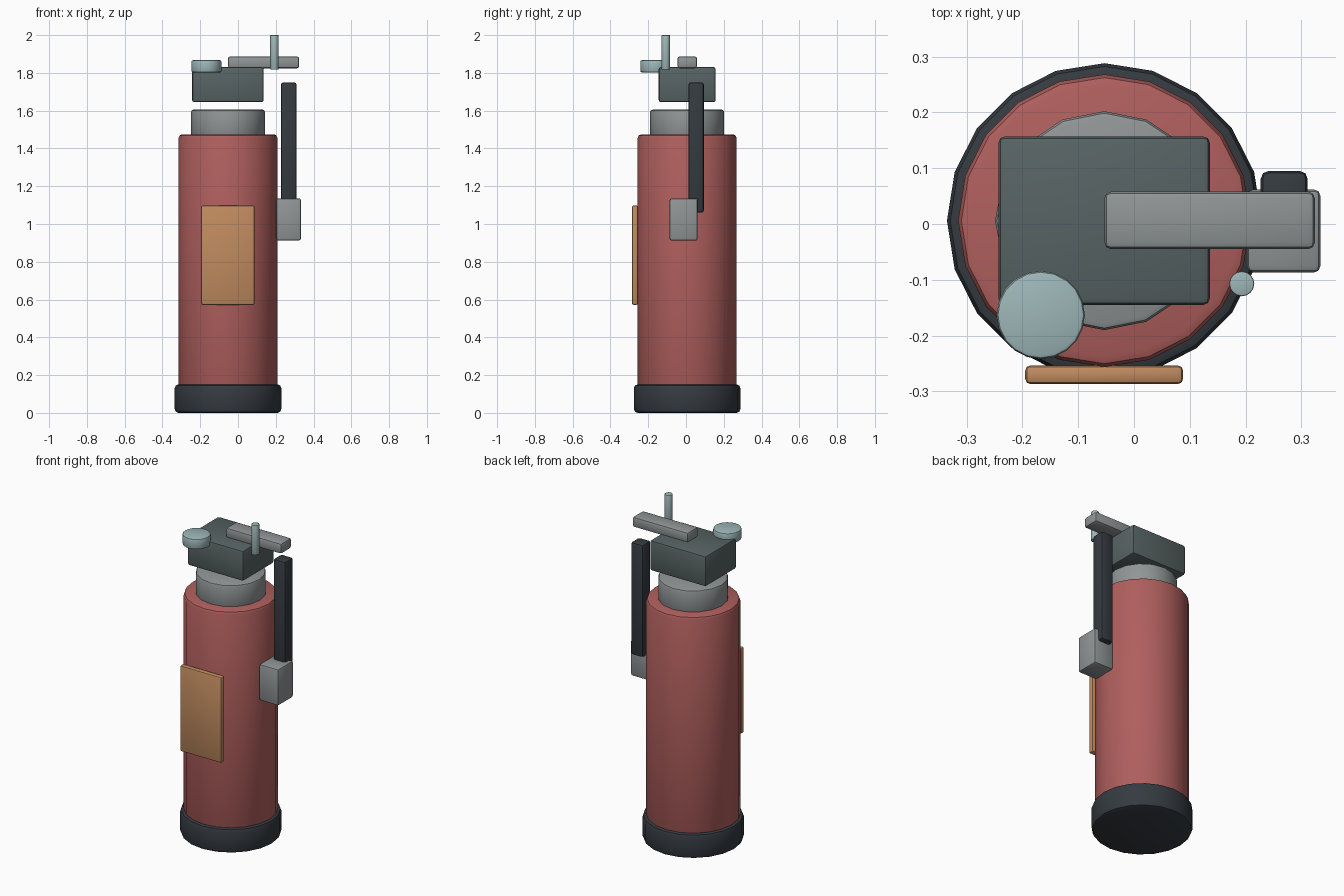
import bpy, math

if "Cube" in bpy.data.objects:
    bpy.data.objects.remove(bpy.data.objects["Cube"])

def material(name, rgb):
    m = bpy.data.materials.new(name)
    m.diffuse_color = (*rgb, 1)
    m.use_nodes = True
    m.node_tree.nodes["Principled BSDF"].inputs["Base Color"].default_value = m.diffuse_color
    return m

RED = material("faded red", (0.43, 0.115, 0.11))
BLACK = material("dark slate", (0.035, 0.043, 0.052))
GREY = material("light grey", (0.28, 0.30, 0.305))
STEEL = material("dark grey", (0.095, 0.125, 0.125))
TAN = material("tan", (0.53, 0.26, 0.115))
PALE = material("pale blue", (0.34, 0.47, 0.48))

def finish(name, mat, bevel):
    ob = bpy.context.object
    ob.name = name
    ob.data.materials.append(mat)
    mod = ob.modifiers.new("soft edges", 'BEVEL')
    mod.width = bevel
    mod.segments = 2
    mod.limit_method = 'ANGLE'
    mod.angle_limit = math.radians(40)
    bpy.ops.object.modifier_apply(modifier=mod.name)
    bpy.ops.object.shade_smooth_by_angle(angle=math.radians(35))
    return ob

def box(name, mat, x, y, z, bevel=0.012):
    """Bevelled box from (min, max) ranges."""
    bpy.ops.mesh.primitive_cube_add(size=1, location=[(a + b) / 2 for a, b in (x, y, z)])
    bpy.context.object.scale = [b - a for a, b in (x, y, z)]
    bpy.ops.object.transform_apply(location=False, rotation=False, scale=True)
    return finish(name, mat, bevel)

def cylinder(name, mat, x, y, r, z, sides, bevel):
    bpy.ops.mesh.primitive_cylinder_add(vertices=sides, radius=r, depth=z[1] - z[0],
                                        location=(x, y, (z[0] + z[1]) / 2))
    return finish(name, mat, bevel)

CX, CY = -0.053, 0.006

# Tank, foot ring and neck
cylinder("foot_ring", BLACK, CX, CY, 0.282, (0, 0.151), 20, 0.02)
cylinder("tank", RED, CX, CY, 0.262, (0.13, 1.475), 20, 0.02)
cylinder("neck", GREY, CX, CY, 0.196, (1.46, 1.605), 16, 0.012)

# Valve head floating just above the neck, with lever, gauge and pin
box("valve_head", STEEL, (-0.243, 0.136), (-0.145, 0.157), (1.645, 1.831))
box("lever", GREY, (-0.053, 0.324), (-0.045, 0.058), (1.824, 1.887))
cylinder("gauge", PALE, -0.167, -0.163, 0.079, (1.803, 1.867), 20, 0.008)
cylinder("pin", PALE, 0.193, -0.107, 0.0225, (1.818, 2.0), 16, 0.003)

# Hose and nozzle on the right side
box("hose", BLACK, (0.227, 0.311), (0.012, 0.095), (1.06, 1.75), 0.014)
box("nozzle", GREY, (0.202, 0.334), (-0.087, 0.062), (0.912, 1.136), 0.012)

# Front label plate
box("label_plate", TAN, (-0.195, 0.088), (-0.287, -0.253), (0.572, 1.098), 0.01)
